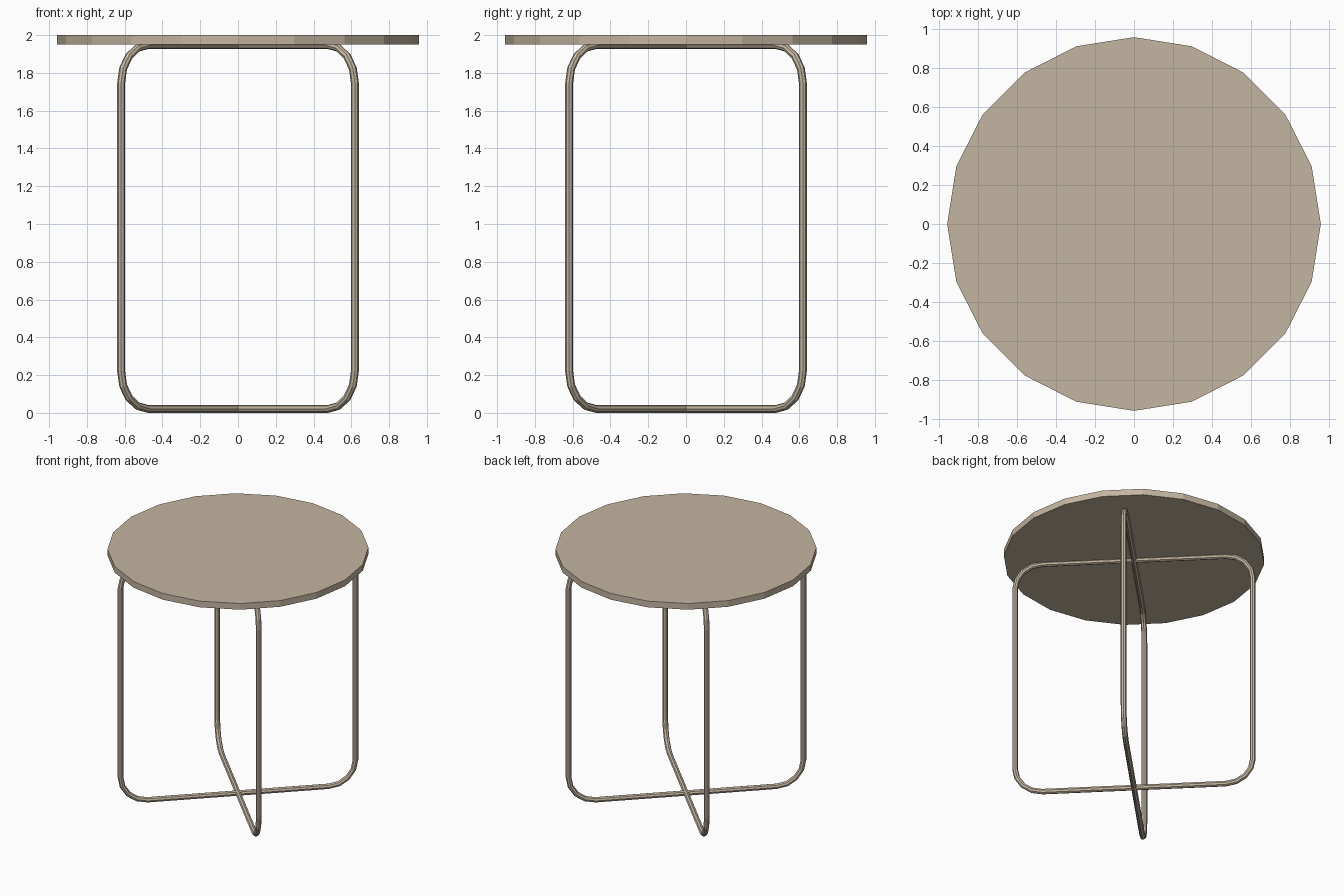
import bpy, bmesh
from math import sin, cos, pi, radians
from mathutils import Vector, Matrix

cube = bpy.data.objects.get("Cube")
if cube:
    bpy.data.objects.remove(cube, do_unlink=True)

# Single warm beige finish
beige = bpy.data.materials.new("warm_beige")
beige.use_nodes = True
colour = (0.55, 0.465, 0.355, 1)
beige.diffuse_color = colour
beige.node_tree.nodes["Principled BSDF"].inputs["Base Color"].default_value = colour


def add_object(name, bm):
    bmesh.ops.recalc_face_normals(bm, faces=bm.faces)
    mesh = bpy.data.meshes.new(name)
    bm.to_mesh(mesh)
    bm.free()
    mesh.materials.append(beige)
    obj = bpy.data.objects.new(name, mesh)
    bpy.context.collection.objects.link(obj)
    return obj


def tube_loop(name, half_width, z_low, z_high, corner, tube, yaw, steps=4, sides=8):
    """Closed round tube following an upright rounded rectangle."""
    bm = bmesh.new()
    rings = []
    dx = half_width - corner
    corners = [(dx, z_high - corner), (-dx, z_high - corner),
               (-dx, z_low + corner), (dx, z_low + corner)]
    for quarter, (cx, cz) in enumerate(corners):
        for step in range(steps + 1):
            a = (quarter + step / steps) * pi / 2
            out = Vector((cos(a), 0, sin(a)))
            centre = Vector((cx, 0, cz)) + out * corner
            ring = []
            for i in range(sides):
                t = 2 * pi * i / sides
                offset = out * cos(t) + Vector((0, sin(t), 0))
                ring.append(bm.verts.new(centre + offset * tube))
            rings.append(ring)
    for k, ring in enumerate(rings):
        following = rings[(k + 1) % len(rings)]
        for i in range(sides):
            j = (i + 1) % sides
            bm.faces.new((ring[i], ring[j], following[j], following[i]))
    bmesh.ops.rotate(bm, verts=bm.verts, cent=(0, 0, 0),
                     matrix=Matrix.Rotation(radians(yaw), 3, 'Z'))
    return add_object(name, bm)


# Round top with twenty flat sides
bm = bmesh.new()
bmesh.ops.create_cone(bm, cap_ends=True, segments=20, radius1=0.957, radius2=0.957,
                      depth=0.05, matrix=Matrix.Translation((0, 0, 1.975)))
add_object("table_top", bm)

# Two crossing leg frames on the diagonals
for name, yaw in (("leg_frame_a", 45), ("leg_frame_b", -45)):
    tube_loop(name, half_width=0.875, z_low=0.021, z_high=1.947,
              corner=0.2, tube=0.021, yaw=yaw)
